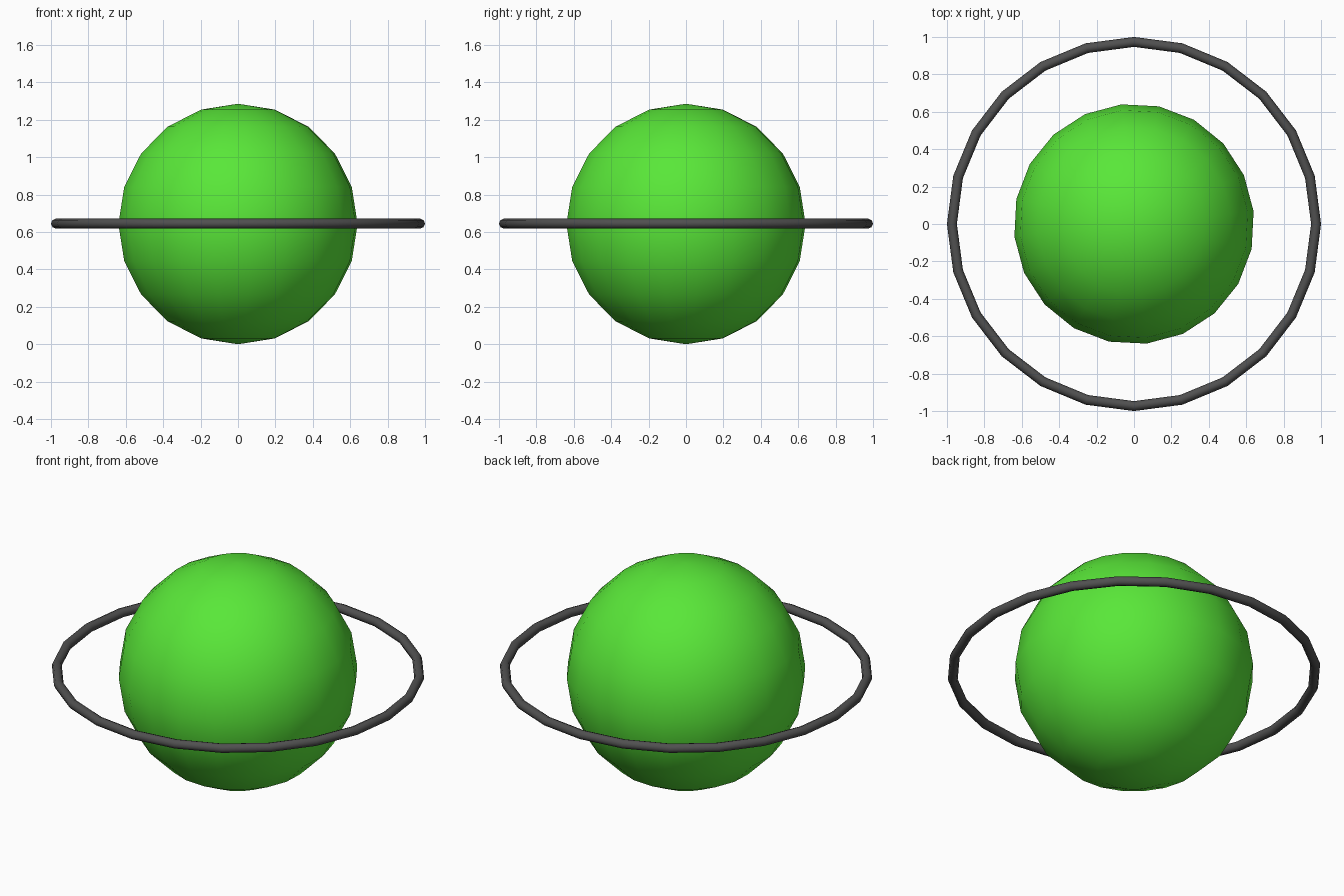
import bpy
from math import radians

if "Cube" in bpy.data.objects:
    bpy.data.objects.remove(bpy.data.objects["Cube"])

RADIUS = 0.643   # ball radius, also the height of its centre
TUBE = 0.0265    # ring tube radius


def finish(name, color):
    obj = bpy.context.object
    obj.name = name
    mat = bpy.data.materials.new(name + "_paint")
    mat.diffuse_color = color
    mat.use_nodes = True
    mat.node_tree.nodes["Principled BSDF"].inputs["Base Color"].default_value = mat.diffuse_color
    obj.data.materials.append(mat)
    bpy.ops.object.shade_smooth()
    return obj


# Green ball, turned slightly about the vertical axis
bpy.ops.mesh.primitive_uv_sphere_add(segments=20, ring_count=10, radius=RADIUS,
                                     location=(0, 0, RADIUS),
                                     rotation=(0, 0, radians(6)))
finish("ball", (0.10, 0.80, 0.04, 1))

# Thin dark ring floating around the ball's equator
bpy.ops.mesh.primitive_torus_add(major_segments=24, minor_segments=8,
                                 major_radius=1 - TUBE, minor_radius=TUBE,
                                 location=(0, 0, RADIUS + 0.002))
finish("ring", (0.08, 0.08, 0.08, 1))
